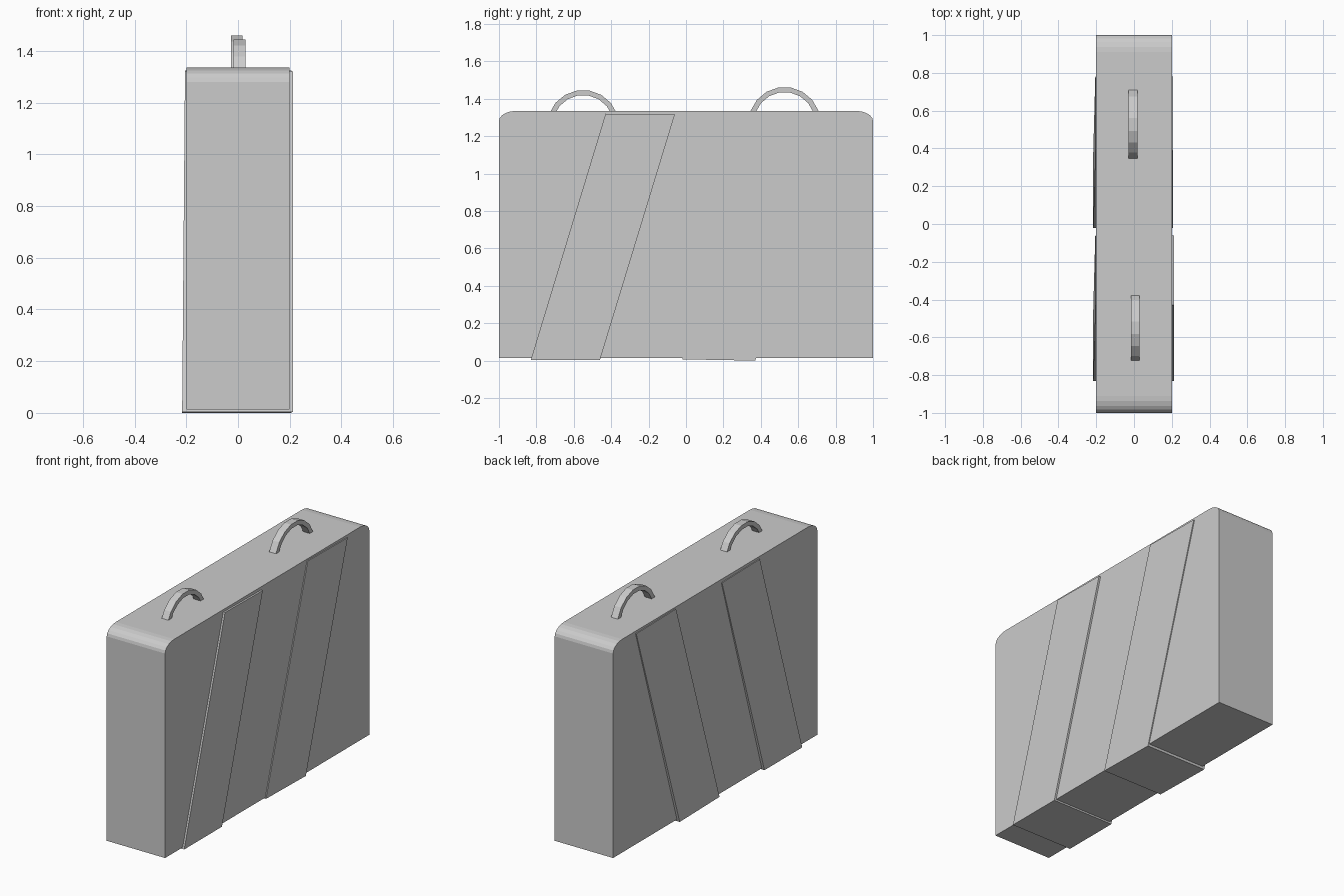
import bpy
from math import sin, cos, radians

if "Cube" in bpy.data.objects:
    bpy.data.objects.remove(bpy.data.objects["Cube"])


def prism(name, profile, x_left, x_right, shift=lambda z: 0.0):
    """Extrude a (y, z) outline across x; shift moves the left side per height."""
    n = len(profile)
    verts = [(x_right, y, z) for y, z in profile]
    verts += [(x_left + shift(z), y, z) for y, z in profile]
    faces = [tuple(range(n)), tuple(range(2 * n - 1, n - 1, -1))]
    faces += [(i, i + n, (i + 1) % n + n, (i + 1) % n) for i in range(n)]
    mesh = bpy.data.meshes.new(name)
    mesh.from_pydata(verts, [], faces)
    mesh.update()
    obj = bpy.data.objects.new(name, mesh)
    bpy.context.collection.objects.link(obj)
    return obj


def ring(cy, cz, ry, rz, a0, a1, steps):
    angles = [radians(a0 + (a1 - a0) * i / steps) for i in range(steps + 1)]
    return [(cy + ry * cos(a), cz + rz * sin(a)) for a in angles]


# Case body with rounded upper corners
body = [(-1, 0.013), (1, 0.013)]
body += ring(0.91, 1.28, 0.09, 0.055, 0, 90, 5)
body += ring(-0.91, 1.28, 0.09, 0.055, 90, 180, 5)
prism("case_body", body, -0.2, 0.2)

# Slanted straps wrapping both sides and the bottom
straps = [
    ("front_strap", [(-0.83, 0.004), (-0.46, 0.004), (-0.06, 1.315), (-0.43, 1.32)], 0.212),
    ("back_strap", [(-0.02, 0.007), (0.37, 0.0), (0.78, 1.32), (0.39, 1.325)], 0.206),
]
for name, outline, right in straps:
    prism(name, outline, -0.216, right, lambda z: 0.011 * z / 1.32)

# Arched carrying handles
for name, cx, cy, top in (("front_handle", 0.006, -0.55, 1.447),
                          ("back_handle", -0.005, 0.527, 1.463)):
    cz = top - 0.193
    outer = ring(cy, cz, 0.193, 0.193, 20, 160, 7)
    inner = ring(cy, cz, 0.165, 0.166, 160, 20, 7)
    prism(name, outer + inner, cx - 0.023, cx + 0.023)
